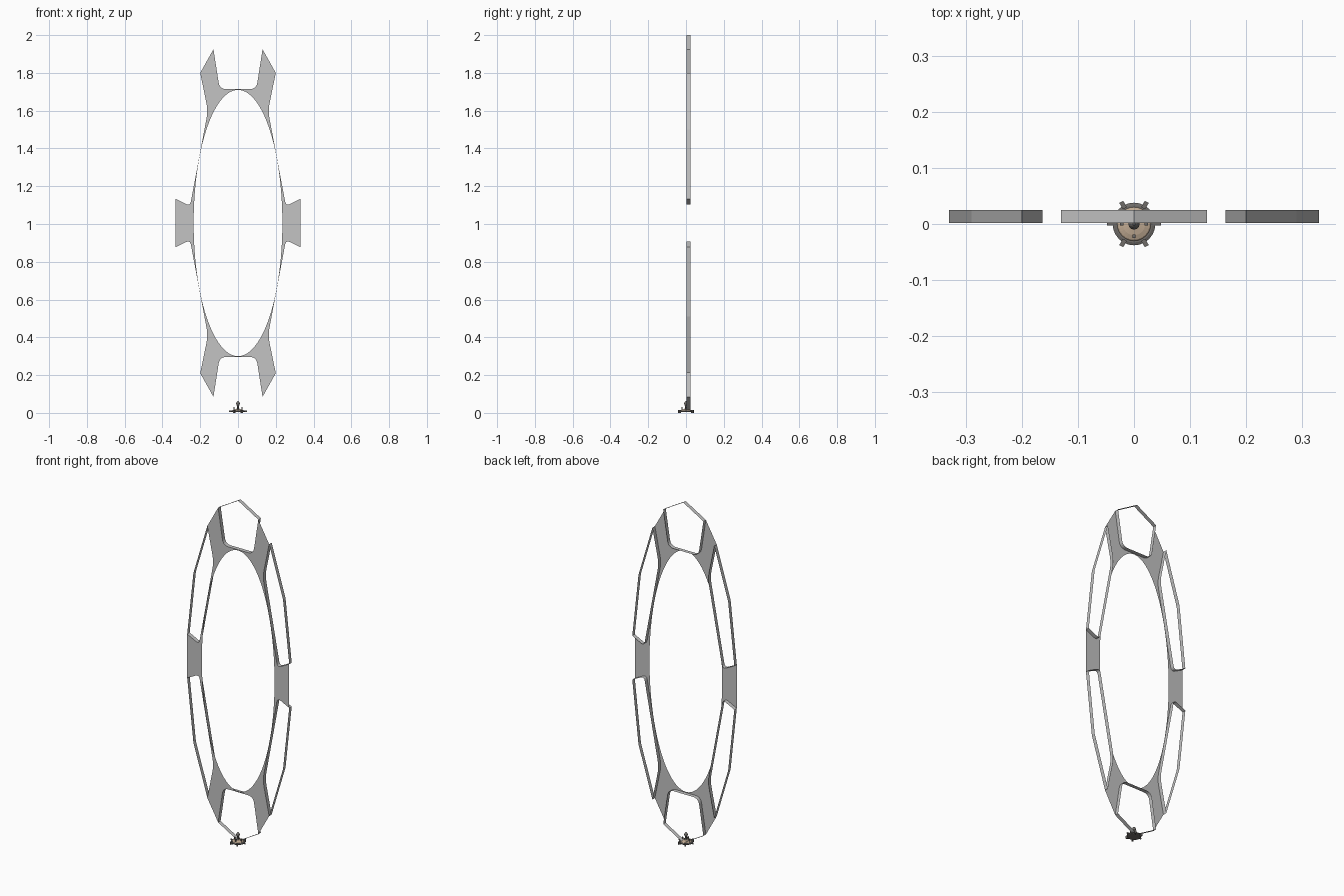
import bpy, bmesh, math
from mathutils import Vector

cube = bpy.data.objects.get("Cube")
if cube:
    bpy.data.objects.remove(cube, do_unlink=True)


def material(name, colour):
    m = bpy.data.materials.new(name)
    m.use_nodes = True
    m.diffuse_color = (*colour, 1)
    m.node_tree.nodes["Principled BSDF"].inputs["Base Color"].default_value = (*colour, 1)
    return m


GREY = material("light grey", (0.55, 0.55, 0.55))
DARK = material("dark metal", (0.16, 0.15, 0.14))
TAN = material("tan", (0.55, 0.42, 0.30))

CENTRE, FRONT, BACK = 1.005, 0.002, 0.025
RX, RZ = 0.235, 0.705


def finish(name, bm, mat):
    mesh = bpy.data.meshes.new(name)
    bm.to_mesh(mesh)
    bm.free()
    mesh.materials.append(mat)
    obj = bpy.data.objects.new(name, mesh)
    bpy.context.collection.objects.link(obj)
    return obj


def rounded(a, corner, b, r, steps=5):
    """Short curve replacing a corner between a and b."""
    a, c, b = Vector(a), Vector(corner), Vector(b)
    p, q = c + (a - c).normalized() * r, c + (b - c).normalized() * r
    return [p * (1 - t) ** 2 + c * 2 * t * (1 - t) + q * t * t
            for t in (i / steps for i in range(steps + 1))]


# One quarter of the outline: window edges measured from the ring centre
tip, shoulder, side = Vector((0.13, 0.92)), Vector((0.2, 0.795)), Vector((0.33, 0.128))
top_mid, bend, apex = Vector((0, 0.709)), Vector((0.29, 0.495)), Vector((0, 0.995))
c1, c2, c3 = (0.097, 0.709), (0.159, 0.595), (0.254, 0.09)
end_edge = [top_mid] + rounded(top_mid, c1, tip, 0.035) + [tip]
side_edge = [shoulder] + rounded(shoulder, c2, c3, 0.04) + rounded(c2, c3, side, 0.025) + [side]
quarter = end_edge + side_edge


def flip(points, sx, sz):
    return [Vector((p.x * sx, p.y * sz)) for p in points]


outline = (quarter + flip(quarter, 1, -1)[::-1]
           + flip(quarter, -1, -1) + flip(quarter, -1, 1)[::-1])
ellipse = [Vector((RX * math.sin(a), RZ * math.cos(a)))
           for a in (math.tau * i / 96 for i in range(96))]

# Flat ring plate with an oval opening
bm = bmesh.new()
for loop in (outline, ellipse):
    verts = []
    for p in loop:
        co = Vector((p.x, FRONT, p.y + CENTRE))
        if not verts or (verts[-1].co - co).length > 1e-5:
            verts.append(bm.verts.new(co))
    if (verts[0].co - verts[-1].co).length < 1e-5:
        bm.verts.remove(verts.pop())
    for a, b in zip(verts, verts[1:] + verts[:1]):
        bm.edges.new((a, b))
bmesh.ops.triangle_fill(bm, edges=bm.edges[:], use_beauty=True, normal=(0, -1, 0))
for f in bm.faces:
    f.normal_update()
    if f.normal.y > 0:
        f.normal_flip()
finish("ring_plate", bm, GREY)


def ribbons(name, path):
    """Thin walls around the windows, repeated in all four quarters."""
    bm = bmesh.new()
    for sx in (1, -1):
        for sz in (1, -1):
            rows = [[bm.verts.new((p.x, y, p.y + CENTRE)) for y in (FRONT, BACK)]
                    for p in flip(path, sx, sz)]
            for (a, b), (c, d) in zip(rows, rows[1:]):
                bm.faces.new((a, b, d, c) if sx * sz > 0 else (c, d, b, a))
    bmesh.ops.remove_doubles(bm, verts=bm.verts[:], dist=1e-5)
    return finish(name, bm, GREY)


ribbons("end_window_walls", end_edge + [apex])
ribbons("side_window_walls", side_edge + [bend, shoulder])


# Small ornament under the ring
def lathe(name, profile, mat, sides=24):
    bm = bmesh.new()
    rows = [[bm.verts.new((r * math.cos(a), r * math.sin(a), z))
             for a in (math.tau * i / sides for i in range(sides))] for r, z in profile]
    for lo, hi in zip(rows, rows[1:]):
        for i in range(sides):
            j = (i + 1) % sides
            bm.faces.new((lo[i], lo[j], hi[j], hi[i]))
    bm.faces.new(rows[0][::-1])
    bm.faces.new(rows[-1])
    return finish(name, bm, mat)


lathe("ornament_base", [(0.034, 0.004), (0.038, 0.006), (0.038, 0.011), (0.033, 0.013)], DARK)
lathe("ornament_dome", [(0.031, 0.012), (0.028, 0.015), (0.02, 0.018), (0.01, 0.02)], TAN)
lathe("ornament_finial", [(0.008, 0.019), (0.004, 0.028), (0.004, 0.036), (0.009, 0.044),
                          (0.01, 0.051), (0.006, 0.059), (0.002, 0.063)], DARK, 12)


def block(name, centre, size, turn=0):
    bm = bmesh.new()
    bmesh.ops.create_cube(bm, size=1)
    bmesh.ops.scale(bm, vec=size, verts=bm.verts)
    obj = finish(name, bm, DARK)
    obj.location, obj.rotation_euler.z = centre, turn


for i, degrees in enumerate((60, 120, 240, 300)):
    a = math.radians(degrees)
    block(f"ornament_foot_{i + 1}", (0.039 * math.cos(a), 0.039 * math.sin(a), 0.008),
          (0.013, 0.008, 0.016), a)
for name, s in (("left", 1), ("right", -1)):
    block(f"ornament_{name}_lug", (0.041 * s, 0, 0.009), (0.014, 0.006, 0.007))
    block(f"ornament_{name}_post", (0.022 * s, 0, 0.022), (0.006, 0.006, 0.016))
block("ornament_front_post", (0, -0.022, 0.022), (0.006, 0.006, 0.016))
